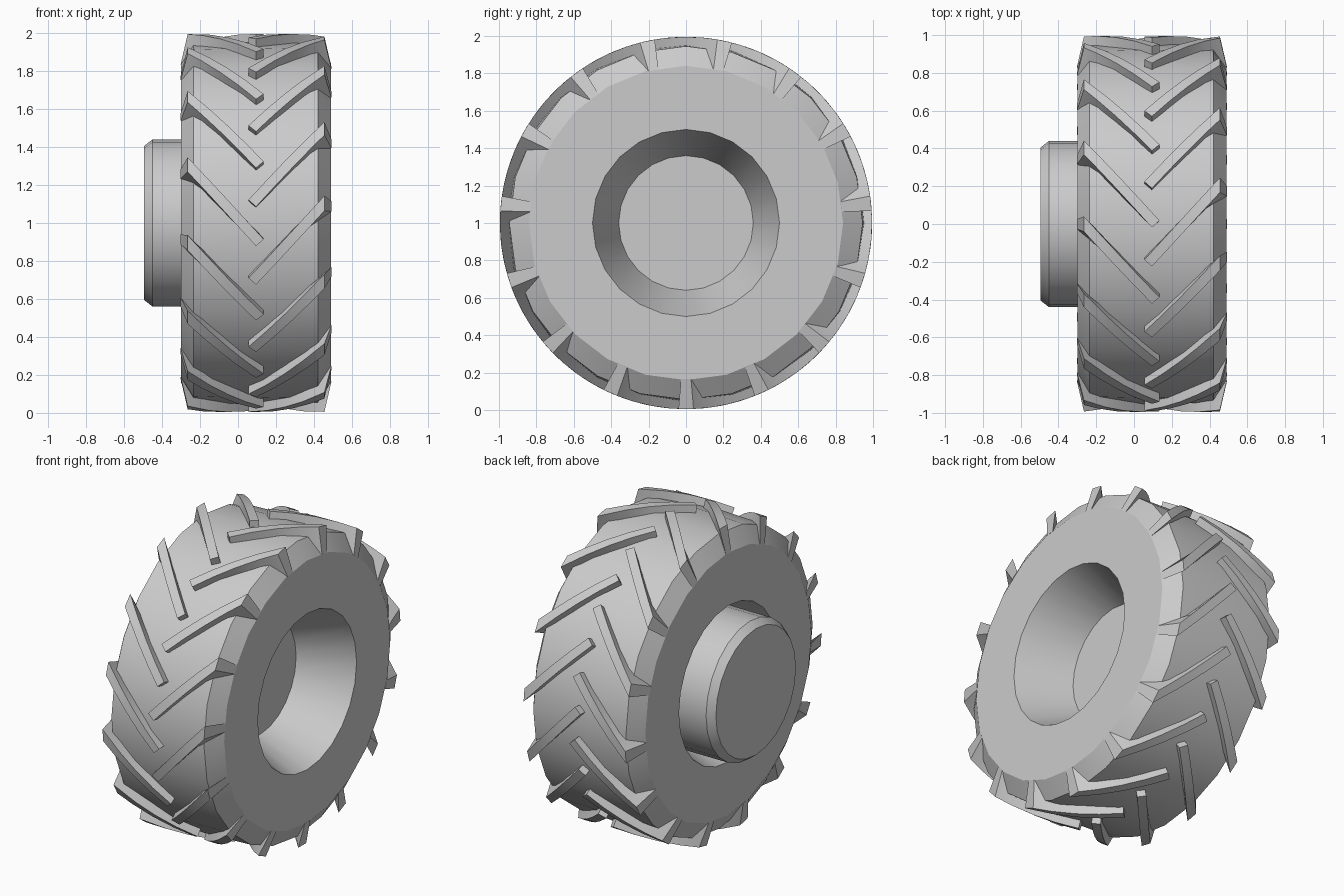
import bpy, bmesh, math

cube = bpy.data.objects.get("Cube")
if cube:
    bpy.data.objects.remove(cube, do_unlink=True)

grey = bpy.data.materials.new("rubber grey")
grey.use_nodes = True
color = (0.6, 0.6, 0.6, 1)
grey.diffuse_color = color
grey.node_tree.nodes["Principled BSDF"].inputs["Base Color"].default_value = color


def polar(x, r, a):
    """Point around the axle; angle a rises from the front towards the top."""
    return (x, -r * math.cos(a), 1 + r * math.sin(a))


def finish(name, bm, angle):
    bmesh.ops.recalc_face_normals(bm, faces=bm.faces)
    mesh = bpy.data.meshes.new(name)
    bm.to_mesh(mesh)
    bm.free()
    mesh.materials.append(grey)
    obj = bpy.data.objects.new(name, mesh)
    bpy.context.collection.objects.link(obj)
    bpy.ops.object.select_all(action="DESELECT")
    bpy.context.view_layer.objects.active = obj
    obj.select_set(True)
    bpy.ops.object.shade_smooth_by_angle(angle=math.radians(angle))
    return obj


def lathe(name, profile, closed, sides=24):
    """Spin an (x, radius) profile about the axle; open profiles get end caps."""
    bm = bmesh.new()
    rings = [[bm.verts.new(polar(x, r, math.tau * i / sides)) for i in range(sides)]
             for x, r in profile]
    pairs = list(zip(rings, rings[1:]))
    if closed:
        pairs.append((rings[-1], rings[0]))
    else:
        bm.faces.new(rings[0])
        bm.faces.new(rings[-1])
    for a, b in pairs:
        for i in range(sides):
            j = (i + 1) % sides
            bm.faces.new((a[i], a[j], b[j], b[i]))
    return finish(name, bm, 25)


# Tyre body with bevelled shoulders and a waisted centre hole
lathe("tyre", [(-0.30, 0.84), (-0.235, 0.945), (0.09, 0.955), (0.42, 0.945),
               (0.49, 0.84), (0.49, 0.5), (0.13, 0.35), (-0.30, 0.5)], True)

# Hub, reaching from inside the hole out past the side wall
lathe("hub", [(-0.495, 0.405), (-0.45, 0.44), (-0.05, 0.44), (0.0, 0.36), (0.16, 0.36)], False)

# Slanted tread lugs
STEPS = 4
SWEEP = math.radians(24)
HALF = 0.027


def add_lug(bm, x_out, x_foot, x_in, start):
    """One bar from the shoulder to the tread middle, as a row of square sections."""
    run = x_in - x_out
    length = math.hypot(run, SWEEP)
    dx, da = HALF * SWEEP / length, HALF * abs(run) / length
    side = math.copysign(1, run)
    sections = []
    for i in range(STEPS + 1):
        t = i / STEPS
        x, a = x_out + run * t, start - SWEEP * t
        if i == 0:
            # shoulder end is cut square to the axle and runs down the bevel
            w = HALF * length / abs(run)
            pts = [(x, 0.995, a - w), (x, 0.995, a + w),
                   (x_foot, 0.835, a + w * 0.8), (x_foot, 0.835, a - w * 0.8)]
        else:
            lo, hi = (x - side * dx, a - da), (x + side * dx, a + da)
            pts = [(lo[0], 0.995, lo[1]), (hi[0], 0.995, hi[1]),
                   (hi[0], 0.92, hi[1]), (lo[0], 0.92, lo[1])]
        sections.append([bm.verts.new(polar(*p)) for p in pts])
    for s, e in zip(sections, sections[1:]):
        for k in range(4):
            m = (k + 1) % 4
            bm.faces.new((s[k], s[m], e[m], e[k]))
    bm.faces.new(sections[0])
    bm.faces.new(sections[-1])


for name, x_out, x_foot, x_in, phase in (("left_lugs", 0.455, 0.492, 0.075, 6),
                                         ("right_lugs", -0.265, -0.302, 0.115, 18)):
    bm = bmesh.new()
    for n in range(15):
        add_lug(bm, x_out, x_foot, x_in, math.radians(phase + 24 * n))
    finish(name, bm, 20)
